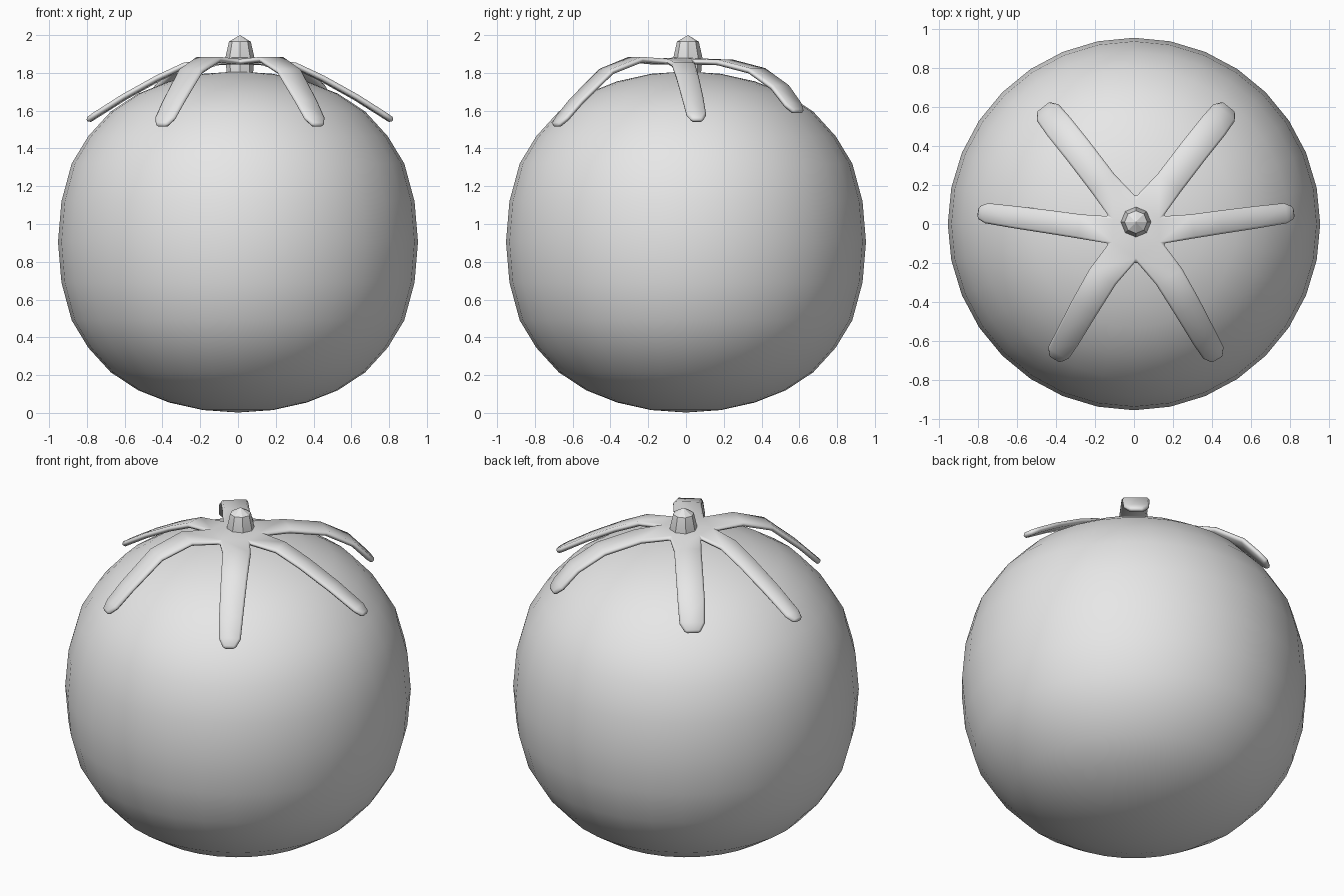
import bpy, bmesh, math
from mathutils import Vector

cube = bpy.data.objects.get("Cube")
if cube:
    bpy.data.objects.remove(cube, do_unlink=True)

GREY = (0.8, 0.8, 0.8, 1)
mat = bpy.data.materials.new("plain grey")
mat.use_nodes = True
mat.diffuse_color = GREY
mat.node_tree.nodes["Principled BSDF"].inputs["Base Color"].default_value = GREY


def finish(bm, name, angle):
    bmesh.ops.recalc_face_normals(bm, faces=bm.faces)
    mesh = bpy.data.meshes.new(name)
    bm.to_mesh(mesh)
    bm.free()
    mesh.materials.append(mat)
    ob = bpy.data.objects.new(name, mesh)
    bpy.context.collection.objects.link(ob)
    bpy.ops.object.select_all(action="DESELECT")
    ob.select_set(True)
    bpy.context.view_layer.objects.active = ob
    bpy.ops.object.shade_smooth_by_angle(angle=math.radians(angle))
    return ob


def lathe(name, profile, sides, angle, cx=0, cy=0):
    bm = bmesh.new()
    verts = [bm.verts.new((cx + r, cy, z)) for r, z in profile]
    edges = [bm.edges.new(p) for p in zip(verts, verts[1:])]
    bmesh.ops.spin(bm, geom=verts + edges, cent=(cx, cy, 0), axis=(0, 0, 1),
                   angle=math.tau, steps=sides, use_duplicate=False)
    bmesh.ops.remove_doubles(bm, verts=bm.verts, dist=0.0005)
    return finish(bm, name, angle)


# Fruit: round at the waist, flattened towards both poles
heights = [0.215, 0.415, 0.56, 0.69, 0.785, 0.85, 0.89, 0.903]
half = [(0.953 * math.cos(math.radians(11.25 * (i + 1))), h)
        for i, h in enumerate(heights)]
body = [(r, 0.905 - h) for r, h in reversed(half)] + [(0.953, 0.905)]
body += [(r, 0.905 + h) for r, h in half]
lathe("fruit", body, 32, 60)

# Stem: short faceted stub with a pointed cap
lathe("stem", [(0, 1.78), (0.068, 1.78), (0.077, 1.88), (0.058, 1.965), (0, 2.0)],
      8, 20, 0.01, 0.01)

# Calyx: a hexagonal hub whose six edges each grow a drooping leaf
CX = 0.01
TOP = 1.885
bm = bmesh.new()
notches = [(0, -0.19), (0.14, -0.1), (0.14, 0.04),
           (0, 0.14), (-0.14, 0.04), (-0.14, -0.1)]
hub = [bm.verts.new((CX + x, y, TOP - 0.012)) for x, y in notches]
middle = bm.verts.new((CX, 0, TOP))
for a, b in zip(hub, hub[1:] + hub[:1]):
    bm.faces.new((middle, a, b))

# Each leaf: hub edge, then centre line stations (x, y, z, half width)
front = [(0.17, -0.27, 1.885, 0.078), (0.265, -0.43, 1.82, 0.073),
         (0.355, -0.59, 1.66, 0.066), (0.4, -0.665, 1.57, 0.06),
         (0.42, -0.7, 1.53, 0.032)]
side = [(0.29, -0.012, 1.855, 0.062), (0.44, 0.01, 1.785, 0.06),
        (0.62, 0.035, 1.685, 0.057), (0.77, 0.056, 1.59, 0.052),
        (0.815, 0.06, 1.56, 0.03)]
back = [(0.17, 0.21, 1.87, 0.075), (0.3, 0.38, 1.825, 0.075),
        (0.4, 0.505, 1.735, 0.075), (0.455, 0.575, 1.64, 0.07),
        (0.48, 0.605, 1.6, 0.04)]


def leaf(a, b, stations, sign):
    direction = Vector((stations[-1][0] - stations[0][0],
                        stations[-1][1] - stations[0][1], 0)).normalized()
    across = Vector((-direction.y * sign, direction.x, 0))
    if (b.co - a.co).dot(across) < 0:
        across = -across
    for x, y, z, w in stations:
        centre = Vector((CX + sign * x, y, z))
        c, d = bm.verts.new(centre - across * w), bm.verts.new(centre + across * w)
        bm.faces.new((a, c, d, b))
        a, b = c, d


for i, stations in enumerate((front, side, back)):
    leaf(hub[i], hub[i + 1], stations, 1)
    leaf(hub[(6 - i) % 6], hub[5 - i], stations, -1)

calyx = finish(bm, "calyx", 25)
thick = calyx.modifiers.new("thickness", "SOLIDIFY")
thick.thickness = 0.03
thick.offset = -1
edge = calyx.modifiers.new("soft rim", "BEVEL")
edge.width = 0.011
edge.segments = 1
edge.limit_method = "ANGLE"
edge.angle_limit = math.radians(60)
